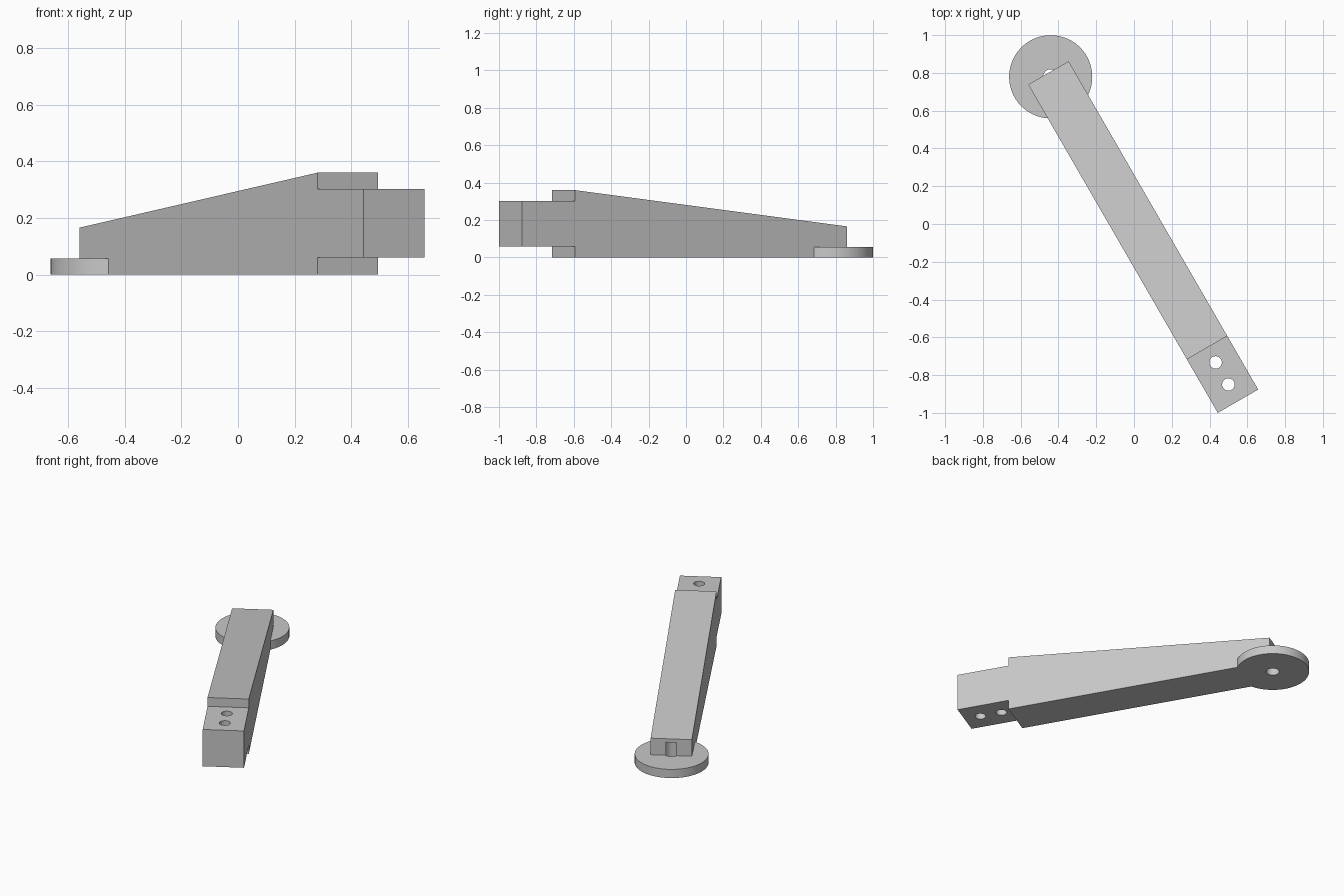
import bpy, bmesh, math
from mathutils import Matrix, Vector

cube = bpy.data.objects.get("Cube")
if cube:
    bpy.data.objects.remove(cube, do_unlink=True)

grey = bpy.data.materials.new("light_grey")
grey.use_nodes = True
colour = (0.58, 0.58, 0.58, 1)
grey.diffuse_color = colour
grey.node_tree.nodes["Principled BSDF"].inputs["Base Color"].default_value = colour

# Local frame: x runs along the arm from the pivot end, y across it
FRAME = Matrix.Translation((-0.453, 0.8, 0)) @ Matrix.Rotation(math.radians(-60), 4, "Z")
WIDTH = 0.247
PIVOT = 0.024


def make_object(name, bm):
    bmesh.ops.recalc_face_normals(bm, faces=bm.faces)
    bm.transform(FRAME)
    mesh = bpy.data.meshes.new(name)
    bm.to_mesh(mesh)
    bm.free()
    mesh.materials.append(grey)
    obj = bpy.data.objects.new(name, mesh)
    bpy.context.collection.objects.link(obj)
    return obj


def cylinder(name, x, radius, bottom, top, sides=64):
    bm = bmesh.new()
    bmesh.ops.create_cone(bm, cap_ends=True, segments=sides, radius1=radius,
                          radius2=radius, depth=top - bottom,
                          matrix=Matrix.Translation((x, 0, (bottom + top) / 2)))
    return make_object(name, bm)


def drill(obj, x, radius, top):
    cutter = cylinder("drill", x, radius, -0.1, top)
    cutter.hide_render = True
    mod = obj.modifiers.new("hole", "BOOLEAN")
    mod.operation = "DIFFERENCE"
    mod.solver = "EXACT"
    mod.object = cutter
    bpy.context.view_layer.objects.active = obj
    bpy.ops.object.modifier_apply(modifier=mod.name)
    bpy.data.objects.remove(cutter, do_unlink=True)


# Tapered arm with a stepped tongue at the front end
profile = [(0, 0), (0, 0.166), (1.68, 0.36), (1.68, 0.302),
           (2.007, 0.302), (2.007, 0.06), (1.68, 0.06), (1.68, 0)]
bm = bmesh.new()
side = bm.faces.new([bm.verts.new((x, -WIDTH / 2, z)) for x, z in profile])
extruded = bmesh.ops.extrude_face_region(bm, geom=[side])["geom"]
bmesh.ops.translate(bm, vec=Vector((0, WIDTH, 0)),
                    verts=[v for v in extruded if isinstance(v, bmesh.types.BMVert)])
arm = make_object("tapered_arm", bm)

# Round pivot plate under the back end
plate = cylinder("pivot_plate", PIVOT, 0.22, 0, 0.057, 96)

# Bolt holes through the tongue, and the blind pivot hole
for x in (1.77, 1.905):
    drill(arm, x, 0.033, 0.5)
drill(arm, PIVOT, 0.04, 0.143)
drill(plate, PIVOT, 0.04, 0.143)

for obj in (arm, plate):
    bpy.ops.object.select_all(action="DESELECT")
    obj.select_set(True)
    bpy.context.view_layer.objects.active = obj
    bpy.ops.object.shade_smooth_by_angle(angle=math.radians(30))
